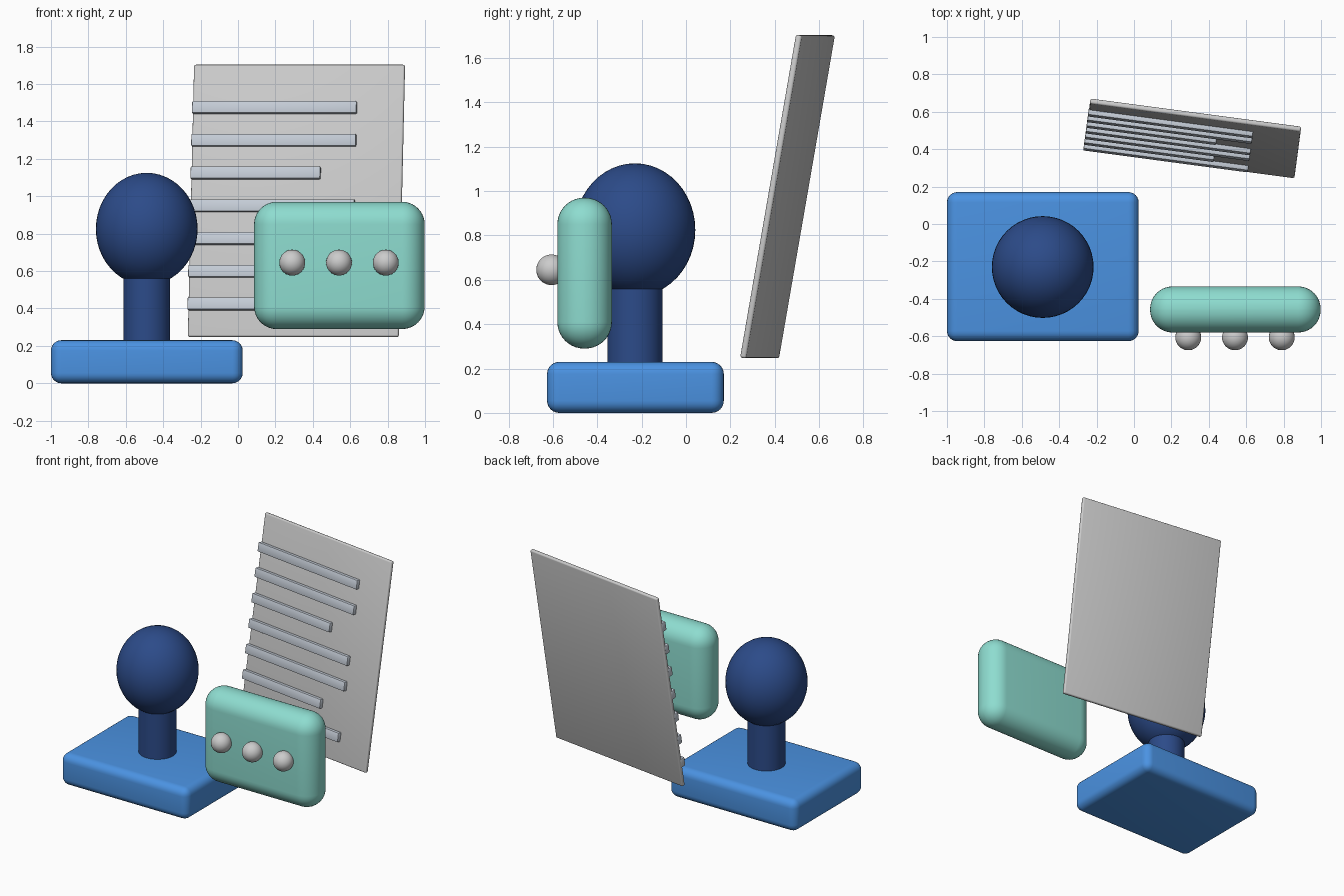
import bpy
import bmesh
from math import radians
from mathutils import Matrix, Vector

if "Cube" in bpy.data.objects:
    bpy.data.objects.remove(bpy.data.objects["Cube"])


def material(name, rgb):
    m = bpy.data.materials.new(name)
    m.diffuse_color = (*rgb, 1)
    m.use_nodes = True
    m.node_tree.nodes["Principled BSDF"].inputs["Base Color"].default_value = m.diffuse_color
    return m


BLUE = material("base_blue", (0.07, 0.29, 0.76))
NAVY = material("figure_navy", (0.025, 0.07, 0.25))
MINT = material("bubble_mint", (0.27, 0.72, 0.63))
WHITE = material("dot_white", (0.85, 0.85, 0.85))
PALE = material("line_pale", (0.56, 0.61, 0.68))


def finish(ob, name, mat):
    ob.name = name
    if mat:
        ob.data.materials.append(mat)
    bpy.ops.object.shade_smooth_by_angle(angle=radians(35))
    return ob


def rounded_box(name, size, matrix, bevel, segments, mat=None):
    bpy.ops.mesh.primitive_cube_add(size=1)
    ob = bpy.context.object
    ob.data.transform(Matrix.Diagonal((*size, 1)))
    bm = bmesh.new()
    bm.from_mesh(ob.data)
    bmesh.ops.bevel(bm, geom=bm.edges[:], offset=bevel, segments=segments,
                    profile=0.5, affect='EDGES')
    bm.to_mesh(ob.data)
    bm.free()
    ob.matrix_world = matrix
    return finish(ob, name, mat)


def ball(name, center, radii, mat):
    bpy.ops.mesh.primitive_uv_sphere_add(segments=48, ring_count=24, radius=1, location=center)
    ob = bpy.context.object
    ob.data.transform(Matrix.Diagonal((*radii, 1)))
    return finish(ob, name, mat)


# Base block with the figure's neck and head
rounded_box("base", (1.025, 0.797, 0.23), Matrix.Translation((-0.4875, -0.228, 0.115)),
            0.055, 6, BLUE)
bpy.ops.mesh.primitive_cylinder_add(vertices=48, radius=0.125, depth=0.42,
                                    location=(-0.488, -0.23, 0.42))
finish(bpy.context.object, "neck", NAVY)
ball("head", (-0.488, -0.23, 0.825), (0.272, 0.272, 0.3), NAVY)

# Speech bubble with three dots
rounded_box("bubble", (0.912, 0.246, 0.68), Matrix.Translation((0.542, -0.457, 0.63)),
            0.12, 10, MINT)
for i in range(3):
    ball(f"bubble_dot_{i + 1}", (0.29 + 0.25 * i, -0.606, 0.645), (0.069,) * 3, WHITE)

# Tilted sheet with left-aligned lines
W, T, H = 1.137, 0.028, 1.477
sheet = (Matrix.Translation((0.3125, 0.4575, 0.975))
         @ Matrix.Rotation(radians(-7.6), 4, 'Z') @ Matrix.Rotation(radians(-9.9), 4, 'X'))
rounded_box("sheet", (W, T, H), sheet, 0.01, 3)
for i in range(7):
    length = 0.70 if i in (2, 5) else 0.888
    offset = Vector((-W / 2 - 0.002 + length / 2, -T / 2 - 0.006, 0.503 - 0.1777 * i))
    rounded_box(f"sheet_line_{i + 1}", (length, 0.04, 0.066),
                sheet @ Matrix.Translation(offset), 0.006, 2, PALE)
